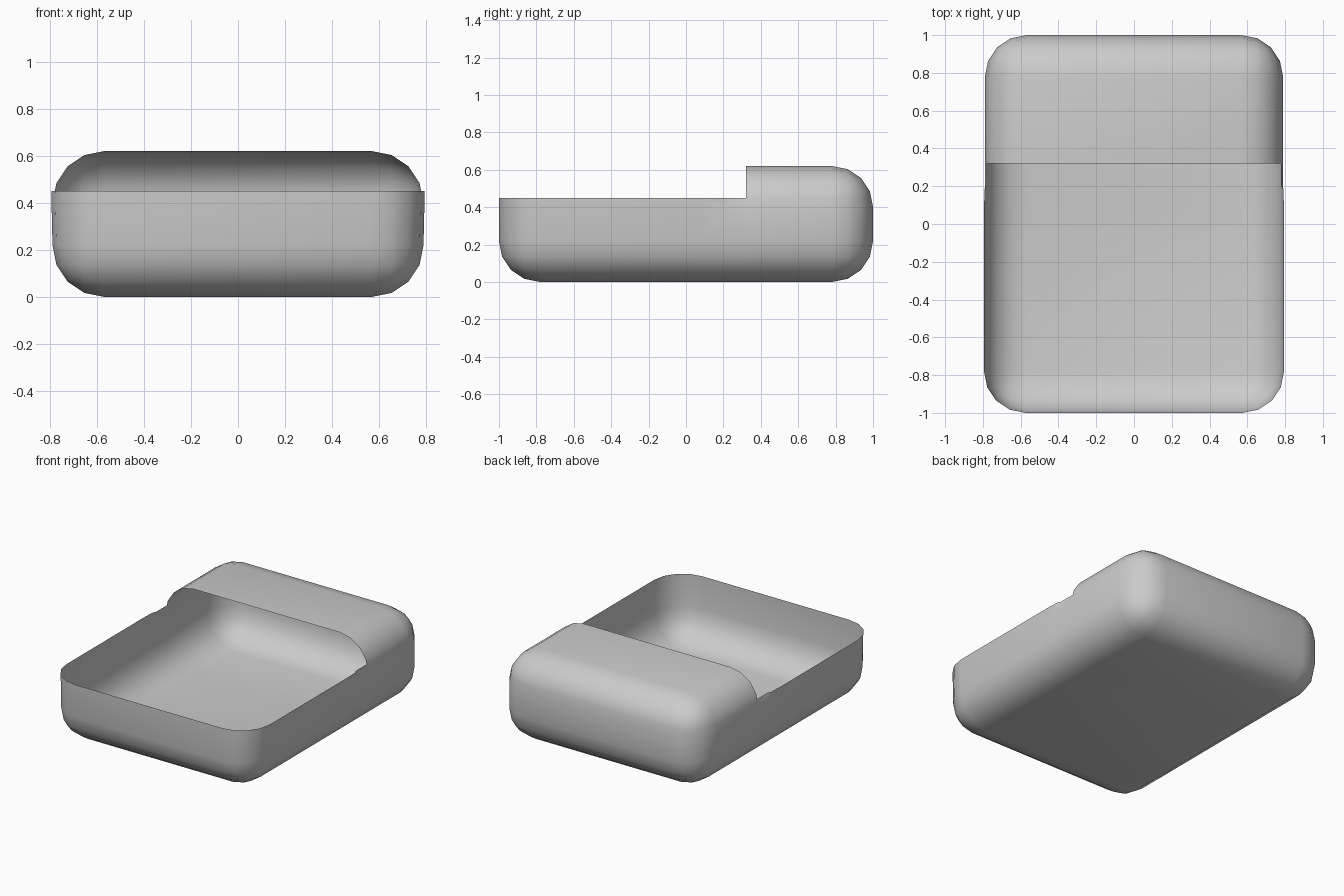
import bpy, bmesh
from mathutils import Vector

if "Cube" in bpy.data.objects:
    bpy.data.objects.remove(bpy.data.objects["Cube"])

W, L, H, R = 1.578, 2.0, 0.62, 0.22   # width, length, height, edge radius
RIM, LID = 0.45, 0.32                 # tray rim height, front edge of the hood

bm = bmesh.new()


def cut(co, no):
    bmesh.ops.bisect_plane(bm, geom=bm.verts[:] + bm.edges[:] + bm.faces[:],
                           plane_co=co, plane_no=no, dist=1e-5)


# rounded block
bmesh.ops.create_cube(bm, size=1)
for v in bm.verts:
    v.co = Vector((v.co.x * W, v.co.y * L, (v.co.z + 0.5) * H))
bmesh.ops.bevel(bm, geom=bm.edges[:], offset=R, segments=4, profile=0.5,
                affect='EDGES')

# loops across the block where the hood blends into the straight tray walls
for y in (0.08, 0.2, LID):
    cut((0, y, 0), (0, 1, 0))

# straighten and slightly flare the tray walls
for v in bm.verts:
    if v.co.y < 0.15 and v.co.z > 0.3:
        v.co.z += 0.3
        v.co.x *= 1.014

# open the tray in front of the hood
cut((0, 0, RIM), (0, 0, 1))
gone = [f for f in bm.faces
        if f.calc_center_median().y < LID and f.calc_center_median().z > RIM]
bmesh.ops.delete(bm, geom=gone, context='FACES')
bmesh.ops.recalc_face_normals(bm, faces=bm.faces[:])

mesh = bpy.data.meshes.new("hooded_tray")
bm.to_mesh(mesh)
bm.free()
tray = bpy.data.objects.new("hooded_tray", mesh)
bpy.context.collection.objects.link(tray)
for p in mesh.polygons:
    p.use_smooth = True
